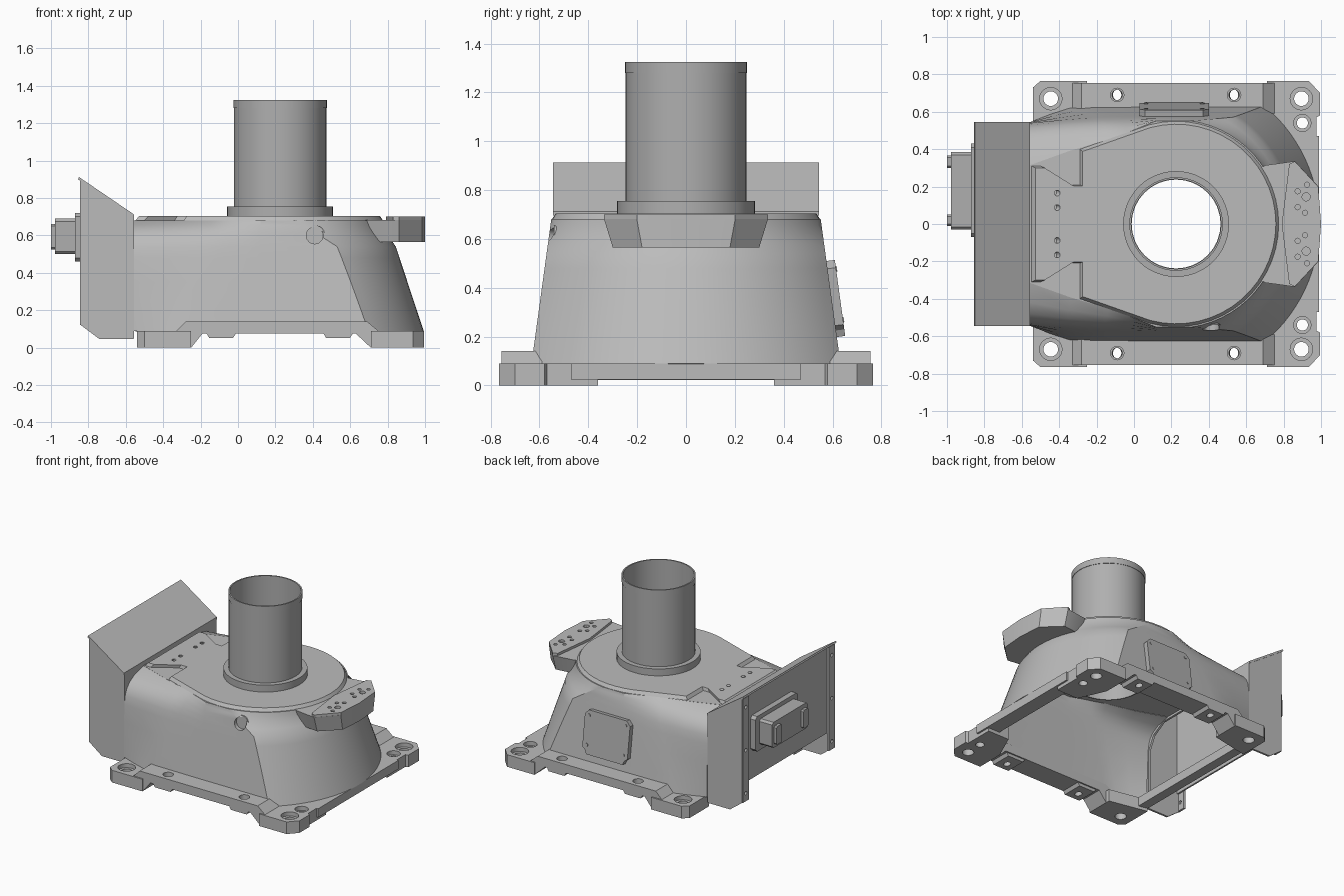
import bpy, bmesh, math
from mathutils import Vector

if "Cube" in bpy.data.objects:
    bpy.data.objects.remove(bpy.data.objects["Cube"], do_unlink=True)


def material(name, v):
    m = bpy.data.materials.new(name)
    m.use_nodes = True
    m.diffuse_color = (v, v, v, 1)
    m.node_tree.nodes["Principled BSDF"].inputs["Base Color"].default_value = (v, v, v, 1)
    return m


CAST = material("cast light grey", 0.5)
STEEL = material("fitting mid grey", 0.43)
CX = 0.225  # centre of the round column


def finish(name, mesh, mat):
    mesh.materials.clear()
    mesh.materials.append(mat)
    mesh.shade_smooth()
    mesh.set_sharp_from_angle(angle=math.radians(28))
    ob = bpy.data.objects.new(name, mesh)
    bpy.context.scene.collection.objects.link(ob)
    return ob


def circle(x, y, r, n=24):
    return [(x + r * math.cos(math.tau * i / n), y + r * math.sin(math.tau * i / n)) for i in range(n)]


def mirrored(half):
    """Close an outline given on its +y side by reflecting it in y."""
    return half + [(x, -y) for x, y in reversed(half) if abs(y) > 1e-6]


def flip(loops, s):
    return [[(x, y * s) for x, y in lp] for lp in loops]


def plate(name, loops, lo, hi, axis="z", mat=CAST, taper=None):
    """Extrude an outline (first loop) with holes (other loops) along an axis."""
    bm = bmesh.new()
    edges = []
    for lp in loops:
        vs = [bm.verts.new((u, v, lo)) for u, v in lp]
        edges += [bm.edges.new((vs[i], vs[i - 1])) for i in range(len(vs))]
    bmesh.ops.triangle_fill(bm, edges=edges, use_beauty=True)
    ext = bmesh.ops.extrude_face_region(bm, geom=bm.faces[:])
    for v in ext["geom"]:
        if isinstance(v, bmesh.types.BMVert):
            v.co.z = hi
            if taper:
                sx, sy, cx = taper
                v.co.x, v.co.y = cx + (v.co.x - cx) * sx, v.co.y * sy
    for v in bm.verts:
        u, w, h = v.co
        v.co = {"z": (u, w, h), "y": (u, h, w), "x": (h, u, w)}[axis]
    bmesh.ops.recalc_face_normals(bm, faces=bm.faces[:])
    mesh = bpy.data.meshes.new(name)
    bm.to_mesh(mesh)
    bm.free()
    return finish(name, mesh, mat)


def rect(u0, u1, v0, v1, c=0.0):
    if not c:
        return [(u0, v0), (u1, v0), (u1, v1), (u0, v1)]
    return [(u0 + c, v0), (u1 - c, v0), (u1, v0 + c), (u1, v1 - c),
            (u1 - c, v1), (u0 + c, v1), (u0, v1 - c), (u0, v0 + c)]


# --- Housing wall: cone cut by two sloping sides that bend in towards an arched end
def ring(z, y_bend, y_end):
    t = max(0, (z - 0.54) / 0.14)  # the cone blends into the round roof edge
    r = (0.855 - 0.33 * z) * (1 - t) + 0.557 * t
    c = 0.167 * (1 - t) + CX * t
    y_side = 0.645 - 0.137 * z
    x_bend = -0.33 + 0.36 * z
    a = math.asin(y_side / r)
    half = [(c + r * math.cos(a * i / 14), r * math.sin(a * i / 14)) for i in range(15)]
    half += [(0.12, y_side), (x_bend + 0.05, y_bend + (y_side - y_bend) * 0.25),
             (x_bend - 0.05, y_bend + (y_end - y_bend) * 0.1),
             ((x_bend - 0.6) / 2, (y_bend + y_end) / 2), (-0.555, y_end)]
    return half[::-1] + [(x, -y) for x, y in half[1:]]


levels = [(0.089, 0.627, 0.545), (0.2, 0.613, 0.545), (0.35, 0.593, 0.543), (0.48, 0.573, 0.54),
          (0.54, 0.563, 0.53), (0.58, 0.55, 0.515), (0.62, 0.53, 0.48),
          (0.655, 0.5, 0.42), (0.68, 0.468, 0.315)]
bm = bmesh.new()
rows = [[bm.verts.new((x, y, lv[0])) for x, y in ring(*lv)] for lv in levels]
for low, up in zip(rows, rows[1:]):
    for i in range(len(low) - 1):
        bm.faces.new((low[i], up[i], up[i + 1], low[i + 1]))
mesh = bpy.data.meshes.new("housing_raw")
bm.to_mesh(mesh)
bm.free()
raw = finish("housing_raw", mesh, CAST)
cutter = plate("hole_cutter", [circle(0.41, 0.6, 0.045)], -0.7, -0.45, "y")
cutter.hide_render = True
shell = raw.modifiers.new("shell", "SOLIDIFY")
shell.thickness, shell.offset = 0.03, -1
cut = raw.modifiers.new("cut", "BOOLEAN")
cut.object, cut.operation = cutter, "DIFFERENCE"
done = bpy.data.meshes.new_from_object(raw.evaluated_get(bpy.context.evaluated_depsgraph_get()))
for ob in (raw, cutter):
    bpy.data.objects.remove(ob, do_unlink=True)
finish("housing_wall", done, CAST)
plate("side_hole_floor", [circle(0.41, 0.6, 0.055)], -0.54, -0.525, "y")

# --- Housing roof and raised top plate
bore = circle(CX, 0, 0.245, 32)
plate("housing_roof", [ring(*levels[-1]), bore], 0.655, 0.681)
arc = [(CX + 0.55 * math.cos(math.radians(a)), 0.55 * math.sin(math.radians(a))) for a in range(0, 106, 7)]
top = mirrored(arc + [(-0.29, 0.4), (-0.29, 0.21), (-0.34, 0.21), (-0.5, 0.31), (-0.55, 0.31)])
bolts = [circle(-0.43, y * s, 0.016, 12) for y in (0.09, 0.17) for s in (1, -1)]
plate("top_plate", [top, bore] + bolts, 0.68, 0.704, taper=(0.97, 0.97, CX))

# --- Lifting ear at the round end
ear = mirrored([(1, 0), (0.985, 0.18), (0.86, 0.3), (0.7, 0.28), (0.6, 0.22)])
plate("ear_block", [ear], 0.565, 0.682, taper=(1, 1.12, 0))
pad = mirrored([(1, 0), (0.985, 0.2), (0.86, 0.335), (0.83, 0.32), (0.79, 0)])
holes = []
for x, y, r in ((0.875, 0.175, 0.014), (0.875, 0.09, 0.014), (0.915, 0.06, 0.014),
                (0.92, 0.145, 0.022), (0.925, 0.21, 0.014)):
    holes += [circle(x, y * s, r, 12) for s in (1, -1)]
plate("ear_pad", [pad] + holes, 0.68, 0.7)

# --- Column tube with collar and rim, reaching down inside the housing
plate("column_collar", [circle(CX, 0, 0.283, 48), bore], 0.7, 0.755, mat=STEEL)
plate("column_tube", [circle(CX, 0, 0.247, 48), circle(CX, 0, 0.24, 48)], 0.5, 1.28, mat=STEEL)
plate("column_rim", [circle(CX, 0, 0.25, 48), circle(CX, 0, 0.24, 48)], 1.28, 1.325, mat=STEEL)

# --- Foot frame
front_pad = [(0.71, 0.56), (0.8, 0.36), (0.975, 0.36), (0.975, 0.57),
             (0.995, 0.58), (0.995, 0.7), (0.935, 0.765), (0.71, 0.765)]
rear_pad = [(-0.54, 0.5), (-0.25, 0.56), (-0.25, 0.765), (-0.5, 0.765), (-0.54, 0.73)]
for side, s in (("left", 1), ("right", -1)):
    for tier, lo, hi, k in (("base", 0, 0.06, 0.65), ("counterbore", 0.06, 0.09, 1)):
        fp = [front_pad, circle(0.895, 0.67, 0.06 * k), circle(0.9, 0.54, 0.046 * k)]
        rp = [rear_pad, circle(-0.445, 0.67, 0.06 * k)]
        plate(f"foot_pad_{tier}_round_end_{side}", flip(fp, s), lo, hi)
        plate(f"foot_pad_{tier}_box_end_{side}", flip(rp, s), lo, hi)
    rail = [rect(-0.28, 0.69, 0.59, 0.755)] + [circle(x, 0.69, 0.036) for x in (-0.09, 0.535)]
    plate(f"foot_rail_{side}", flip(rail, s), 0.075, 0.14)
    for x in (-0.09, 0.535):
        boss = [rect(x - 0.08, x + 0.08, 0.6, 0.755), circle(x, 0.69, 0.028)]
        # bosses narrow towards the ground
        plate(f"foot_boss_{side}", flip(boss, s), 0.078, 0.052, taper=(0.8, 1, x))
    ya, yb = sorted((0.59 * s, 0.755 * s))
    plate(f"foot_slope_box_end_{side}", [[(-0.33, 0.09), (-0.25, 0), (-0.19, 0.075), (-0.28, 0.14)]], ya, yb, "y")
    plate(f"foot_slope_round_end_{side}", [[(0.75, 0.09), (0.69, 0.14), (0.63, 0.075), (0.71, 0)]], ya, yb, "y")
plate("foot_bar_round_end", [rect(0.88, 0.988, -0.47, 0.47)], 0.025, 0.09)
plate("foot_bar_box_end", [rect(-0.54, -0.47, -0.54, 0.54)], 0.022, 0.088)

# --- Connection box: side plates, frame, back plate and sloping lid
profile = [(-0.84, 0.9), (-0.84, 0.12), (-0.74, 0.045), (-0.56, 0.045), (-0.56, 0.7)]
for side, s in (("left", 1), ("right", -1)):
    plate(f"box_side_{side}", [profile], *sorted((0.525 * s, 0.54 * s)), "y")
    flange = [rect(0.47, 0.539, 0.12, 0.89)] + [circle(0.505, z, 0.013, 12) for z in (0.18, 0.5, 0.82)]
    if s < 0:
        flange = [[(-u, v) for u, v in lp] for lp in flange]
    plate(f"box_flange_{side}", flange, -0.845, -0.83, "x")
plate("box_back", [rect(-0.53, 0.53, 0.25, 0.89)], -0.83, -0.818, "x")
arch = [(0.54, 0.05), (0.54, 0.7), (-0.54, 0.7), (-0.54, 0.05), (-0.51, 0.05), (-0.51, 0.48),
        (-0.46, 0.58), (-0.36, 0.64), (0.36, 0.64), (0.46, 0.58), (0.51, 0.48), (0.51, 0.05)]
plate("box_frame", [arch], -0.572, -0.556, "x")
plate("box_lid", [[(-0.855, 0.9), (-0.85, 0.912), (-0.556, 0.712), (-0.556, 0.695)]], -0.545, 0.545, "y")

# --- Connector on the back plate, with a clip at each end
plate("connector_base", [rect(-0.07, 0.43, 0.46, 0.72, 0.02)], -0.872, -0.82, "x", STEEL)
plate("connector_body", [rect(-0.03, 0.385, 0.5, 0.69, 0.015)], -0.978, -0.872, "x", STEEL)
for y0, y1 in ((-0.01, 0.05), (0.3, 0.365)):
    plate("connector_clip", [rect(y0, y1, 0.525, 0.66, 0.01)], -1.0, -0.97, "x", STEEL)

# --- Inspection panel lying on the sloping rear side, with notched corners
notched = [(-0.185, -0.11), (-0.16, -0.13), (-0.15, -0.157), (0.15, -0.157), (0.16, -0.13), (0.185, -0.11),
           (0.185, 0.125), (0.155, 0.157), (-0.155, 0.157), (-0.185, 0.125)]
panel = [plate("inspection_panel", [notched], -0.02, 0.025, "y", STEEL)]
panel += [plate("panel_screw", [circle(x, z, 0.011, 12)], 0.02, 0.029, "y", STEEL)
          for x in (-0.15, 0.15) for z in (-0.09, 0.12)]
for ob in panel:
    ob.location = Vector((0.215, 0.606, 0.355))
    ob.rotation_euler.x = math.atan(0.137)
